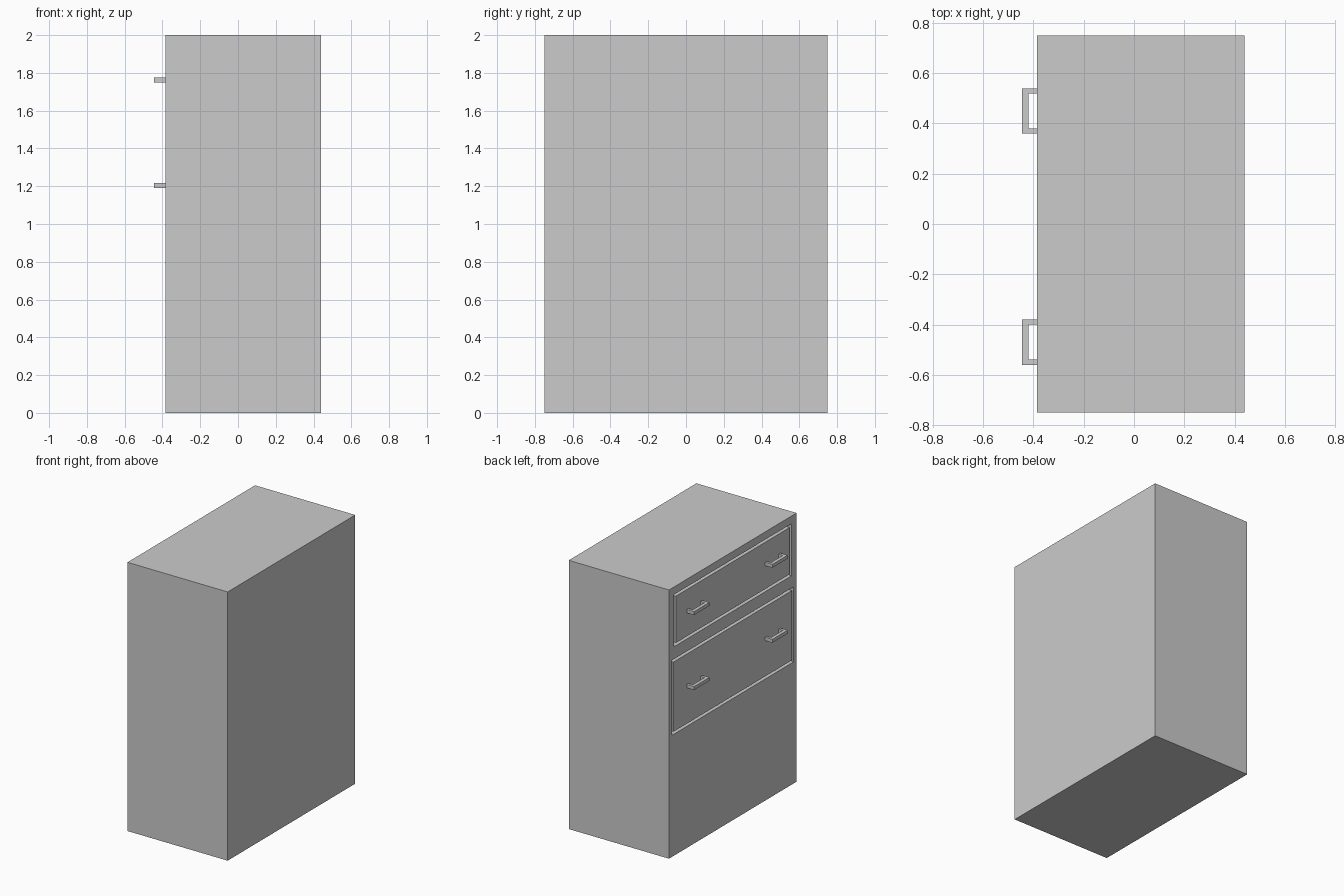
import bpy

if "Cube" in bpy.data.objects:
    bpy.data.objects.remove(bpy.data.objects["Cube"])

FRONT = -0.385   # x of the drawer side
BACK = 0.44
GAP = 0.02       # seam around each drawer
DEPTH = 0.04     # depth of the seam


def box(name, x, y, z):
    """Box from (min, max) ranges on each axis."""
    bpy.ops.mesh.primitive_cube_add(
        size=1, location=[(a + b) / 2 for a, b in (x, y, z)])
    ob = bpy.context.object
    ob.name = name
    ob.scale = [b - a for a, b in (x, y, z)]
    bpy.ops.object.transform_apply(location=False, rotation=False, scale=True)
    return ob


def handle(name, y, z):
    """U-shaped pull: one bar on two short legs, joined."""
    zr = (z - 0.0125, z + 0.0125)
    parts = [box(name, (-0.445, -0.42), (y - 0.09, y + 0.09), zr)]
    for a in (y - 0.09, y + 0.07):
        parts.append(box(name + "_leg", (-0.42, FRONT), (a, a + 0.02), zr))
    bpy.ops.object.select_all(action='DESELECT')
    for p in parts:
        p.select_set(True)
    bpy.context.view_layer.objects.active = parts[0]
    bpy.ops.object.join()


# Cabinet body
body = box("cabinet_body", (FRONT, BACK), (-0.75, 0.75), (0, 2))

# Drawers: name, half width, bottom, top, handle height
for name, w, z0, z1, hz in (("upper_drawer", 0.69, 1.555, 1.943, 1.762),
                            ("lower_drawer", 0.717, 0.905, 1.463, 1.204)):
    # Opening cut in the body
    cutter = box(name + "_cutter", (FRONT - 0.1, FRONT + DEPTH), (-w, w), (z0, z1))
    cutter.hide_render = True
    cutter.hide_set(True)
    cut = body.modifiers.new(name + "_opening", 'BOOLEAN')
    cut.operation = 'DIFFERENCE'
    cut.solver = 'EXACT'
    cut.object = cutter
    # Flush drawer front inside the opening
    box(name + "_front", (FRONT, FRONT + DEPTH), (-w + GAP, w - GAP),
        (z0 + GAP, z1 - GAP))
    # Two pulls
    for side, y in (("left", 0.45), ("right", -0.47)):
        handle(f"{name}_{side}_handle", y, hz)
